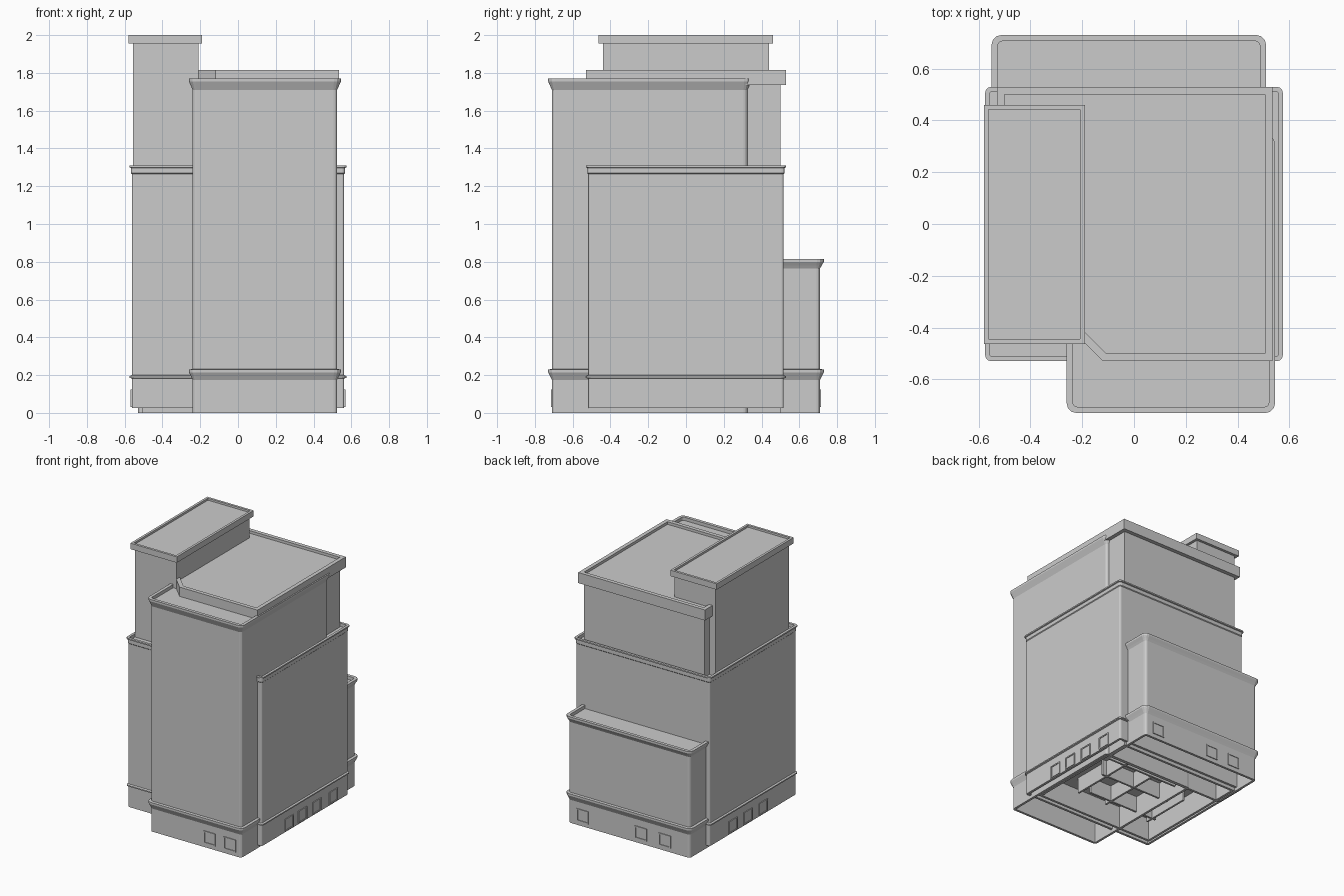
import bpy, bmesh, math
from mathutils import Vector

cube = bpy.data.objects.get("Cube")
if cube:
    bpy.data.objects.remove(cube, do_unlink=True)

grey = bpy.data.materials.new("plain_grey")
grey.use_nodes = True
colour = (0.6, 0.6, 0.6, 1)
grey.diffuse_color = colour
grey.node_tree.nodes["Principled BSDF"].inputs["Base Color"].default_value = colour


def rect(x0, x1, y0, y1, r=0.0):
    """Counter-clockwise rectangle, optionally with rounded corners."""
    corners = [(x0, y0, 1, 1), (x1, y0, -1, 1), (x1, y1, -1, -1), (x0, y1, 1, -1)]
    if not r:
        return [(x, y) for x, y, _, _ in corners]
    points = []
    for i, (x, y, sx, sy) in enumerate(corners):
        for k in range(4):
            a = math.pi + (i + k / 3) * math.pi / 2
            points.append((x + r * (sx + math.cos(a)), y + r * (sy + math.sin(a))))
    return points


def offset(outline, d):
    """Move every edge of the outline outwards by d."""
    result = []
    n = len(outline)
    for i in range(n):
        a, b, c = (Vector(outline[(i + k) % n]) for k in (-1, 0, 1))
        e, f = (b - a).normalized(), (c - b).normalized()
        n1, n2 = Vector((e.y, -e.x)), Vector((f.y, -f.x))
        result.append(b + (n1 + n2) * d / (1 + n1.dot(n2)))
    return result


def sweep(name, outline, profile):
    """Run a profile of (offset, height) pairs round an outline and cap both ends."""
    bm = bmesh.new()
    loops = [[bm.verts.new((p.x, p.y, z)) for p in offset(outline, d)] for d, z in profile]
    n = len(outline)
    for low, high in zip(loops, loops[1:]):
        for i in range(n):
            j = (i + 1) % n
            bm.faces.new((low[i], low[j], high[j], high[i]))
    bm.faces.new(loops[0][::-1])
    bm.faces.new(loops[-1])
    bmesh.ops.recalc_face_normals(bm, faces=bm.faces)
    mesh = bpy.data.meshes.new(name)
    bm.to_mesh(mesh)
    bm.free()
    mesh.materials.append(grey)
    obj = bpy.data.objects.new(name, mesh)
    bpy.context.collection.objects.link(obj)
    return obj


def hollow(z, ceiling):
    """Open underside: ceiling, inner wall and bottom edge."""
    return [(-0.018, ceiling), (-0.018, z), (0, z)]


def cornice(z, drop, top):
    """Flared moulding with a flat fascia."""
    return [(0, z - drop), (0.008, z - drop * 0.7), (0.02, z - top), (0.02, z)]


# Front and back blocks, each with a base moulding and a roof cornice
plinth = cornice(0.23, 0.055, 0.015) + [(0, 0.232)]
for name, outline, height, drop in (
    ("front_block", rect(-0.24, 0.525, -0.71, 0.325, 0.02), 1.77, 0.06),
    ("back_block", rect(-0.53, 0.49, 0.3, 0.71, 0.02), 0.815, 0.05),
):
    sweep(name, outline, hollow(0, 0.17) + plinth + cornice(height, drop, 0.015)
          + [(-0.004, height), (-0.004, height - 0.025)])

# Wide middle block with thin bands
sweep("middle_block", rect(-0.562, 0.562, -0.517, 0.517, 0.012),
      hollow(0.025, 0.172)
      + [(0, 0.182), (0.012, 0.186), (0.012, 0.195), (0, 0.2),
         (0, 1.265), (0.005, 1.27), (0.005, 1.297), (0.013, 1.3), (0.013, 1.31),
         (-0.006, 1.31), (-0.006, 1.285)])

# Upper storeys and their chamfered roof slab
sweep("upper_block", rect(-0.505, 0.505, -0.44, 0.5), hollow(0, 0.174) + [(0, 1.75)])
slab = [(-0.12, -0.53), (0.535, -0.53), (0.535, 0.53), (-0.53, 0.53),
        (-0.53, 0.35), (-0.3, -0.35)]
slab[5:] = [(-0.3, 0.2), (-0.3, -0.35)]
sweep("roof_slab", slab, [(0, 1.735), (0, 1.815), (-0.03, 1.815), (-0.03, 1.795)])

# Tall side tower with a banded cap
sweep("tower", rect(-0.555, -0.21, -0.44, 0.44), [(0, 1.2), (0, 1.97)])
sweep("tower_cap", rect(-0.58, -0.19, -0.463, 0.46),
      [(0, 1.955), (0, 2), (-0.018, 2), (-0.018, 1.985)])

# Ground-floor window frames: facing angle, wall distance, positions along the wall
frame = [(0, -0.004), (0, 0.006), (-0.009, 0.006), (-0.009, 0.001)]
walls = (
    ("front", 0, 0.71, (0.26, 0.43)),
    ("right", math.pi / 2, 0.562, (-0.19, -0.03, 0.14, 0.34)),
    ("back", math.pi, 0.71, (-0.37, 0.12, 0.32)),
    ("left", -math.pi / 2, 0.562, (-0.24, -0.06, 0.12)),
)
for side, angle, distance, places in walls:
    for i, along in enumerate(places):
        window = sweep(f"{side}_window_{i + 1}",
                       rect(-0.05, 0.05, -0.047, 0.047), frame)
        window.rotation_euler = (math.pi / 2, 0, angle)
        outward = Vector((math.sin(angle), -math.cos(angle), 0))
        sideways = Vector((math.cos(angle), math.sin(angle), 0))
        window.location = outward * distance + sideways * along + Vector((0, 0, 0.078))

# Ground-floor partitions
for i, y in enumerate((-0.25, 0.0, 0.2)):
    sweep(f"cross_partition_{i + 1}", rect(-0.4 + i * 0.1, 0.2 + i * 0.1, y, y + 0.015),
          [(0, 0.05), (0, 0.18)])
for i, x in enumerate((-0.38, 0.0, 0.25)):
    sweep(f"long_partition_{i + 1}", rect(x, x + 0.015, -0.3, 0.1 + i * 0.1),
          [(0, 0.05), (0, 0.18)])
